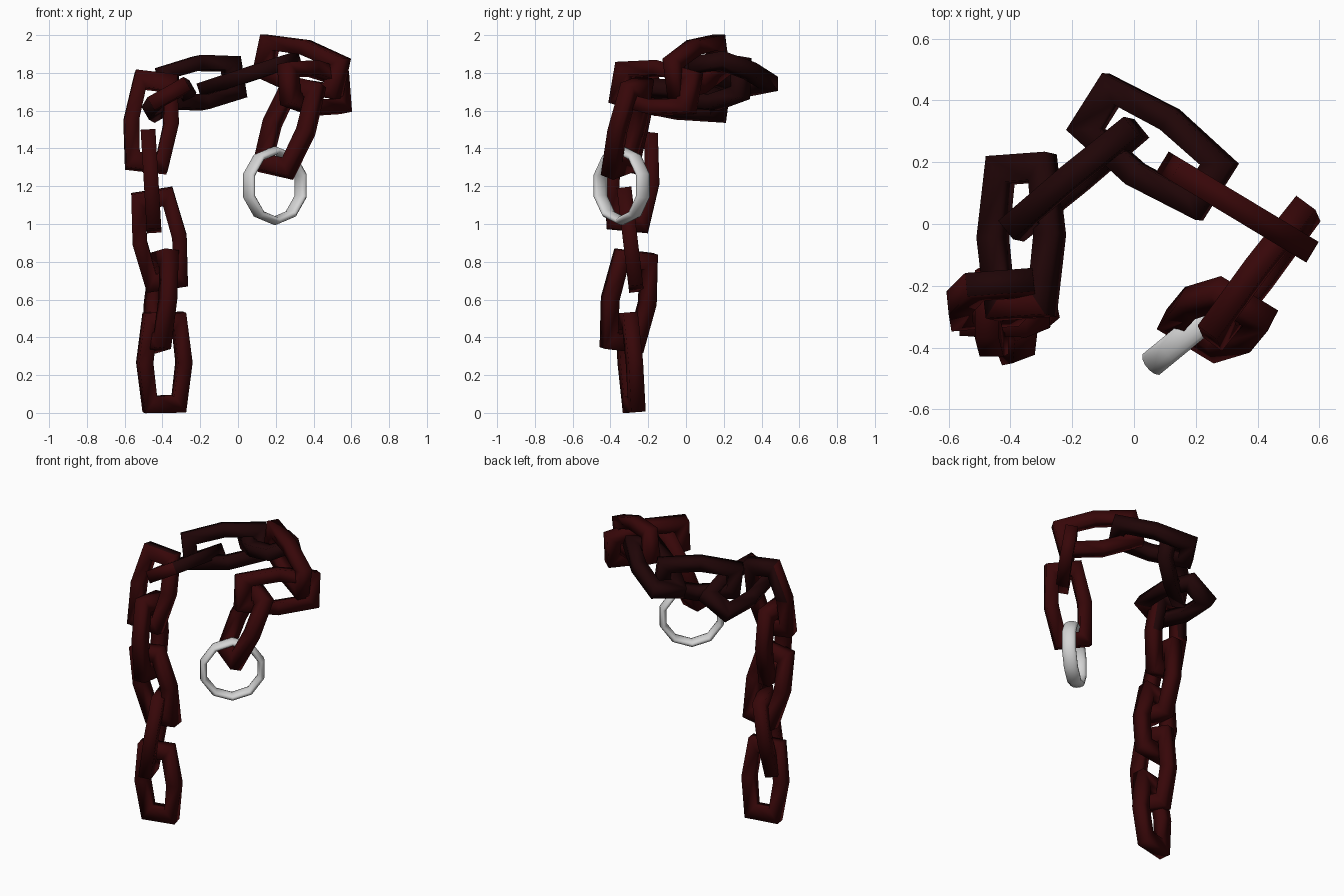
import bpy, bmesh, math
from mathutils import Vector, Matrix

cube = bpy.data.objects.get("Cube")
if cube:
    bpy.data.objects.remove(cube, do_unlink=True)


def material(name, rgb):
    mat = bpy.data.materials.new(name)
    mat.use_nodes = True
    mat.diffuse_color = (*rgb, 1)
    bsdf = mat.node_tree.nodes["Principled BSDF"]
    bsdf.inputs["Base Color"].default_value = (*rgb, 1)
    bsdf.inputs["Roughness"].default_value = 0.6
    return mat


dark_red = material("dark red", (0.038, 0.002, 0.0025))
blackish_red = material("blackish red", (0.014, 0.0015, 0.002))
pale_grey = material("pale grey", (0.66, 0.66, 0.66))


def closed_loop(name, outer, inner, half_depth, sides, centre, length, width, mat):
    """Smooth bar between an outer and an inner outline, laid in the plane of width and length."""
    bm = bmesh.new()
    rings = []
    scale = 1 / math.cos(math.pi / sides)
    for o, i in zip(outer, inner):
        o, i = Vector((o[0], 0, o[1])), Vector((i[0], 0, i[1]))
        ring = []
        for k in range(sides):
            a = math.tau * (k + 0.5) / sides
            p = (o + i) / 2 + (o - i) / 2 * math.cos(a) * scale
            p.y = half_depth * math.sin(a) * scale
            ring.append(bm.verts.new(p))
        rings.append(ring)
    for n, ring in enumerate(rings):
        after = rings[(n + 1) % len(rings)]
        for k in range(sides):
            j = (k + 1) % sides
            bm.faces.new((ring[k], ring[j], after[j], after[k]))
    bmesh.ops.recalc_face_normals(bm, faces=bm.faces)

    # Local z follows the length, local x follows the width
    z = Vector(length).normalized()
    x = Vector(width)
    x = (x - z * x.dot(z)).normalized()
    frame = Matrix((x, z.cross(x), z)).transposed().to_4x4()
    bm.transform(Matrix.Translation(centre) @ frame)

    mesh = bpy.data.meshes.new(name)
    bm.to_mesh(mesh)
    bm.free()
    mesh.materials.append(mat)
    mesh.shade_smooth()
    obj = bpy.data.objects.new(name, mesh)
    bpy.context.collection.objects.link(obj)
    return obj


def hexagon(end_half, mid_half, half_length):
    right = [(end_half, -half_length), (mid_half, 0), (end_half, half_length)]
    return right + [(-x, -z) for x, z in right]


def polygon(radius, count):
    return [(radius * math.sin(math.tau * k / count), radius * math.cos(math.tau * k / count))
            for k in range(count)]


# Chain links from the hanging end to the ring: centre, length direction, width direction
links = [
    ((-0.39, -0.295, 0.267), (0, -0.08, 1), (1, 0.21, 0)),
    ((-0.41, -0.303, 0.593), (0.08, 0.15, 1), (0.35, -0.93, 0)),
    ((-0.415, -0.295, 0.917), (-0.16, -0.12, 1), (1, 0, 0)),
    ((-0.46, -0.285, 1.227), (-0.06, 0.1, 1), (0, 1, 0)),
    ((-0.46, -0.245, 1.54), (0.1, 0.22, 1), (1, 0.1, 0)),
    ((-0.365, -0.04, 1.657), (0, 1, -0.13), (0.87, 0, 0.5)),
    ((-0.195, 0.145, 1.748), (0.76, 0.63, 0.1), (-0.08, 0.1, 1)),
    ((0.06, 0.25, 1.793), (0.79, -0.55, 0.26), (0.52, 0.83, 0.16)),
    ((0.335, 0.055, 1.832), (0.83, -0.5, -0.24), (0, 0, 1)),
    ((0.405, -0.16, 1.72), (0.6, 0.79, -0.09), (-0.13, 0.1, 1)),
    ((0.27, -0.31, 1.512), (0.33, 0.2, 0.92), (0.83, -0.5, -0.19)),
]
for n, (centre, length, width) in enumerate(links, 1):
    link = closed_loop(f"chain_link_{n}", hexagon(0.11, 0.145, 0.265), hexagon(0.047, 0.067, 0.177),
                       0.039, 4, centre, length, width, dark_red)
    # The links over the back of the arch are darker
    if 5 <= n <= 8:
        link.data.materials.append(blackish_red)
        for face in link.data.polygons:
            face.material_index = int(face.center.y > -0.2)

# Pale ring hanging from the last link
closed_loop("end_ring", polygon(0.207, 10), polygon(0.164, 10), 0.043, 12,
            (0.195, -0.34, 1.203), (0, 0, 1), (0.77, 0.63, 0), pale_grey)
